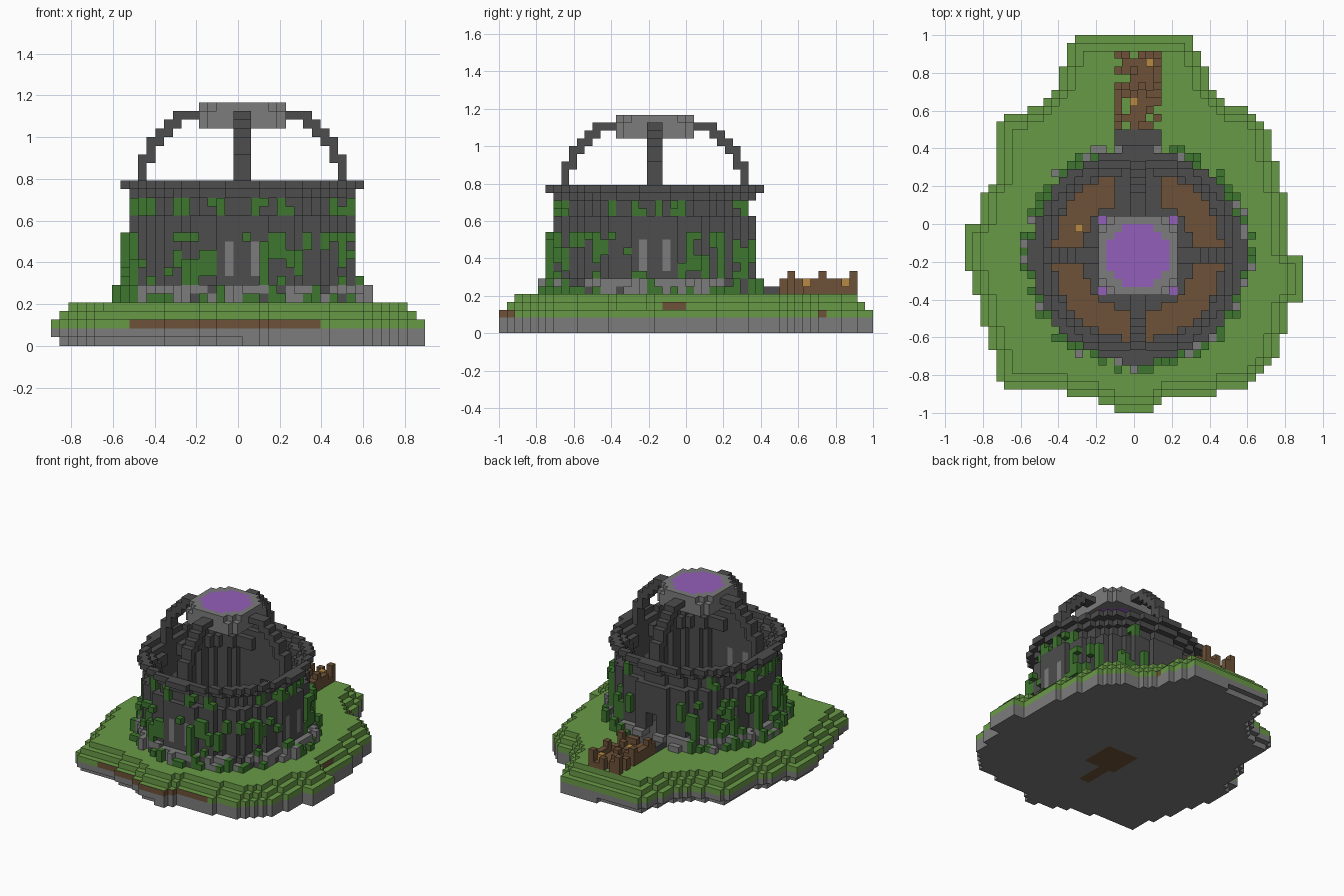
import bpy, bmesh, random
from mathutils import Vector

random.seed(11)
if "Cube" in bpy.data.objects:
    bpy.data.objects.remove(bpy.data.objects["Cube"], do_unlink=True)

V = 1 / 24  # block size


def linear(c):
    c /= 255
    return c / 12.92 if c <= 0.04045 else ((c + 0.055) / 1.055) ** 2.4


def material(name, *rgb):
    mat = bpy.data.materials.new(name)
    col = [linear(c) for c in rgb] + [1]
    mat.diffuse_color = col
    mat.use_nodes = True
    bsdf = next(n for n in mat.node_tree.nodes if n.type == 'BSDF_PRINCIPLED')
    bsdf.inputs["Base Color"].default_value = col
    return mat


MATS = [
    material("grass", 105, 154, 71),
    material("dirt", 109, 82, 56),
    material("light_stone", 124, 124, 124),
    material("dark_stone", 77, 77, 77),
    material("vine", 61, 118, 47),
    material("portal_purple", 148, 95, 186),
    material("lantern_tan", 182, 137, 68),
]
GRASS, DIRT, STONE, DARK, VINE, PURPLE, TAN = range(len(MATS))

parts = {}      # part name -> {cell: material}
filled = set()  # every occupied cell


def put(part, cell, mat):
    if cell not in filled:
        filled.add(cell)
        parts.setdefault(part, {})[cell] = mat


def offset(i, j):
    """Cell position relative to the tower axis."""
    return i - 0.5, j + 4.5


def ring(inner, outer):
    for i in range(-16, 18):
        for j in range(-21, 13):
            dx, dy = offset(i, j)
            if inner ** 2 <= dx * dx + dy * dy < outer ** 2:
                yield i, j


def in_doorway(i, j, half):
    dx, dy = offset(i, j)
    return dy > 0 and abs(dx) < half


# Island: outline on the block grid, upper layers stepped inwards
OUTLINE = [(-7.5, 24), (-8.5, 22), (-9.5, 18), (-11, 15.5), (-14.5, 14), (-17.5, 13),
           (-17.5, 5), (-19.5, 4), (-19.5, 0), (-21.5, 0), (-21.5, -4), (-19.5, -11),
           (-18.5, -15), (-17.5, -16), (-17.5, -20), (-16, -21), (-8.5, -21),
           (-8.5, -22), (-5.5, -22), (-2.5, -23), (-2.5, -24), (2.5, -24), (3.5, -22),
           (8.5, -22), (13.5, -21), (15.5, -20), (18.5, -16), (19.5, -13), (19.5, -10),
           (21.5, -10), (21.5, -4), (19.5, -4), (19.5, 4), (18.5, 5), (18.5, 8),
           (17.5, 9), (17.5, 11), (15.5, 13.5), (13.5, 15), (10.5, 16), (8.5, 21),
           (7.5, 24)]


def inside(x, y):
    hit = False
    for (ax, ay), (bx, by) in zip(OUTLINE, OUTLINE[1:] + OUTLINE[:1]):
        if (ay > y) != (by > y) and x < ax + (y - ay) * (bx - ax) / (by - ay):
            hit = not hit
    return hit


def eroded(cells):
    return {(i, j) for i, j in cells
            if {(i + 1, j), (i - 1, j), (i, j + 1), (i, j - 1)} <= cells}


full = {(i, j) for i in range(-22, 23) for j in range(-24, 24) if inside(i, j + 0.5)}
step = eroded(full)
bottom = {c for c in full if c in step or c[0] > 0}
for k, layer in enumerate([bottom, full, full, step, eroded(step)]):
    for i, j in layer:
        mat = STONE if k < 2 else GRASS
        front_soil = k == 2 and -13 < i < 10 and j < -14
        side_soil = i > 0 and (k == 3 and i > 15 and -4 < j < 0 or k == 2 and j == 17)
        patch = k == 0 and (-3 < i < 4 and -9 < j < -2 or -2 < i < 1 and -14 < j < -8)
        if front_soil or side_soil or patch:
            mat = DIRT
        if k == 4 and sum(d * d for d in offset(i, j)) < 144:
            mat = DIRT  # tower floor
        put("island", (i, j, k), mat)

# Square portal pool, its round dark curb, and the walkway to the door
for i, j in ring(0, 7.2):
    pool = max(abs(d) for d in offset(i, j)) < 5
    put("portal_pool" if pool else "pool_curb", (i, j, 5), PURPLE if pool else DARK)
for i in range(-2, 4):
    for j in range(2, 12):
        put("walkway", (i, j, 5), DARK)

# Thin tower wall: stacked courses (first row, end row, inner, outer, material)
COURSES = [(5, 7, 11.75, 13.75, STONE), (7, 15, 11.5, 12.75, DARK),
           (15, 17, 10.75, 11.75, DARK), (17, 18, 11.5, 12.65, DARK),
           (18, 19, 12.5, 13.65, DARK)]
for low, high, inner, outer, mat in COURSES:
    for i, j in ring(inner, outer):
        for k in range(low, high):
            if in_doorway(i, j, 1) and k < 10:
                continue
            a = min(abs(d) for d in offset(i, j))
            slit = a == 1.5 and 8 <= k < 12 and not in_doorway(i, j, 3)
            worn = mat == STONE and random.random() < 0.2
            put("tower_wall", (i, j, k), STONE if slit else DARK if worn else mat)

# Door frame
for i in range(-2, 4):
    for k in range(5, 12):
        if not (in_doorway(i, 8, 1) and k < 10):
            put("door_frame", (i, 8, k), DARK)


# Climbing vines: random vertical runs just outside a course
def vines(radius, low, high, chance, longest):
    for i, j in ring(radius, radius + 1):
        a = min(abs(d) for d in offset(i, j))
        k = low
        while k < high:
            run = random.randint(1, longest)
            if random.random() < chance and not in_doorway(i, j, 4):
                for z in range(k, min(k + run, high)):
                    if not (a < 2 and 8 <= z < 12):
                        put("vines", (i, j, z), VINE)
            k += run


vines(12.75, 7, 13, 0.36, 3)
vines(11.75, 15, 17, 0.27, 2)
for i, j in ring(13.75, 14.85):
    pick = random.random()
    if in_doorway(i, j, 4) or pick > 0.7:
        continue
    for k in range(5, random.randint(6, 7)):
        put("rubble" if pick < 0.22 else "vines", (i, j, k), STONE if pick < 0.22 else VINE)

# Crown: two lower rows, a smaller top row, purple centre
for i in range(-4, 6):
    for j in range(-9, 1):
        dx, dy = (abs(d) for d in offset(i, j))
        for k in range(25, 28):
            if dx + dy < (7.5 if k == 27 else 8.5):
                purple = max(dx, dy) < 4 and dx + dy < 6
                put("crown", (i, j, k), PURPLE if purple else STONE)

# Four arched ribs: distance from the axis -> rows relative to the rim
RIB = {11: (-2, 3), 10: (2, 5), 9: (4, 6), 8: (5, 7), 7: (6, 8), 6: (7, 8), 5: (7, 8)}
for dist, (low, high) in RIB.items():
    for k in range(19 + low, 19 + high):
        for side in (0, 1):
            for sign in (-1, 1):
                out = sign * (dist + 0.5)
                put("arch_ribs", (int(out + 0.5), side - 5, k), DARK)
                put("arch_ribs", (side, int(out - 4.5), k), DARK)

# Broken wooden path with posts; lanterns stand open towards one side
LANTERNS = {15: 0, 20: 2}
for j in range(12, 22):
    for i in range(-2, 4):
        lamp = LANTERNS.get(j, 9)
        top = random.choice((5, 6, 6, 7))
        if i in (-2, 3):
            top = 8 if j in (13, 17, 21) else random.choice((5, 7, 7))
        if i >= lamp:
            top = 6
        for k in range(5, top):
            put("wooden_path", (i, j, k), DIRT)
        if i == lamp:
            put("path_lantern", (i, j, 6), TAN)
put("floor_lantern", (-7, -1, 5), TAN)

# Turn each part's blocks into a mesh of its exposed faces
AXES = [Vector((1, 0, 0)), Vector((0, 1, 0)), Vector((0, 0, 1))]
for name, cells in parts.items():
    bm = bmesh.new()
    cache = {}

    def vert(p):
        key = tuple(round(c * 2) for c in p)
        if key not in cache:
            cache[key] = bm.verts.new(p * V)
        return cache[key]

    for cell, mat in cells.items():
        centre = Vector(cell) + Vector((0, 0.5, 0.5))
        for a in range(3):
            for sign in (-1, 1):
                n = AXES[a] * sign
                if tuple(int(c + d) for c, d in zip(cell, n)) in filled:
                    continue
                u, w = AXES[(a + 1) % 3] * sign, AXES[(a + 2) % 3]
                corners = [n - u - w, n + u - w, n + u + w, n - u + w]
                face = bm.faces.new([vert(centre + c / 2) for c in corners])
                # Soil banks keep a grassy top
                bank = name == "island" and mat == DIRT and n.z > 0 and cell[2] < 4
                face.material_index = GRASS if bank else mat
    mesh = bpy.data.meshes.new(name)
    bm.to_mesh(mesh)
    bm.free()
    for mat in MATS:
        mesh.materials.append(mat)
    bpy.context.collection.objects.link(bpy.data.objects.new(name, mesh))
